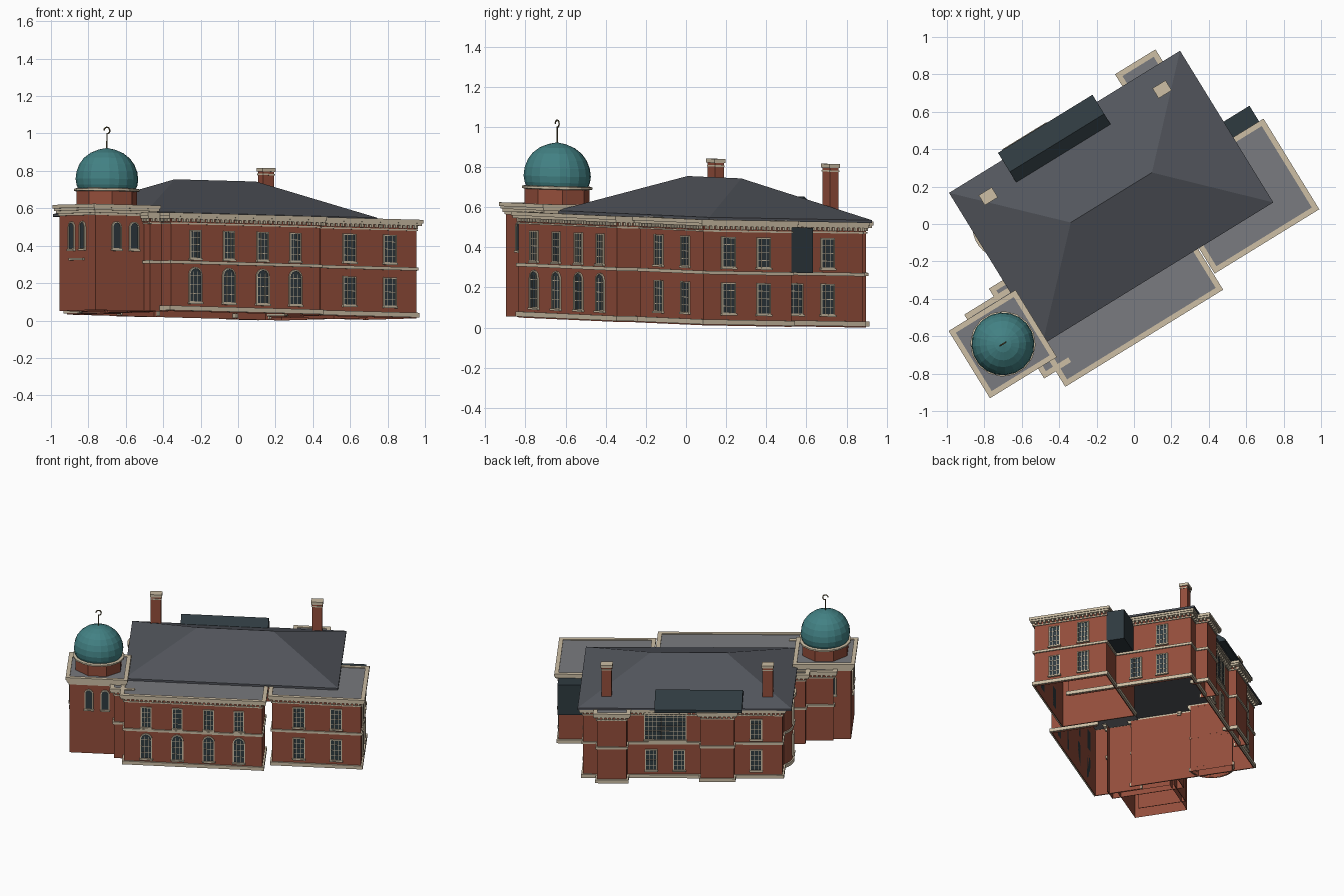
import bpy, bmesh
from math import sin, cos, pi, radians
from mathutils import Matrix, Vector

if "Cube" in bpy.data.objects:
    bpy.data.objects.remove(bpy.data.objects["Cube"])

# Building frame: plan turned 31.6 degrees, ground plane sloping very slightly
SLOPE = Matrix(((1, 0, 0, 0), (0, 1, 0, 0), (-.012, -.025, 1, .03), (0, 0, 0, 1)))
FRAME = SLOPE @ Matrix.Rotation(radians(31.6), 4, 'Z')


def material(name, rgb):
    m = bpy.data.materials.new(name)
    m.diffuse_color = (*rgb, 1)
    m.use_nodes = True
    m.node_tree.nodes["Principled BSDF"].inputs["Base Color"].default_value = m.diffuse_color
    return m


BRICK = material("brick", (.29, .075, .043))
STONE = material("stone", (.6, .51, .37))
SLATE = material("slate", (.085, .092, .108))
FLAT = material("flat_roof", (.19, .195, .21))
GLASS = material("glass", (.028, .042, .05))
TEAL = material("teal", (.055, .22, .23))
METAL = material("metal", (.16, .13, .06))
parts = {}


def part(name, mat):
    return parts.setdefault(name, (bmesh.new(), mat))[0]


def loft(bm, rings, start=True, end=True):
    """Join rings of points with quads, optionally capping the ends."""
    vs = [[bm.verts.new(p) for p in r] for r in rings]
    n = len(vs[0])
    for a, b in zip(vs, vs[1:]):
        for i in range(n):
            bm.faces.new((a[i], a[(i + 1) % n], b[(i + 1) % n], b[i]))
    if start:
        bm.faces.new(vs[0][::-1])
    if end:
        bm.faces.new(vs[-1])


def rect(r, o, w):
    u0, u1, v0, v1 = r
    return [(u0 - o, v0 - o, w), (u1 + o, v0 - o, w), (u1 + o, v1 + o, w), (u0 - o, v1 + o, w)]


def arc(c, r, w, n, a0=0, a1=2 * pi):
    return [(c[0] + r * cos(a0 + (a1 - a0) * (i + .5) / n), c[1] + r * sin(a0 + (a1 - a0) * (i + .5) / n), w)
            for i in range(n)]


def box(bm, r, w0, w1, o=0, bottom=True, top=True):
    loft(bm, [rect(r, o, w0), rect(r, o, w1)], bottom, top)


def band(bm, r, inner, outer, w0, w1):
    """Rectangular frame running round a block."""
    loft(bm, [rect(r, inner, w0), rect(r, outer, w0), rect(r, outer, w1), rect(r, inner, w1),
              rect(r, inner, w0)], False, False)


def on_wall(side, plane, s, w, d):
    return {'F': (s, plane - d, w), 'B': (s, plane + d, w),
            'E': (plane + d, s, w), 'W': (plane - d, s, w)}[side]


def panel(bm, side, plane, pts, d0, d1):
    loft(bm, [[on_wall(side, plane, s, w, d) for s, w in pts] for d in (d0, d1)])


def bar(bm, side, plane, s0, s1, w0, w1, d, back=-.002):
    panel(bm, side, plane, [(s0, w0), (s1, w0), (s1, w1), (s0, w1)], back, d)


def outline(s, half, w0, w1, arch):
    if not arch:
        return [(s - half, w0), (s + half, w0), (s + half, w1), (s - half, w1)]
    return [(s - half, w0), (s + half, w0)] + [
        (s + half * cos(pi * i / 8), w1 - half + half * sin(pi * i / 8)) for i in range(9)]


def window(side, plane, s, w0, w1, half=.036, arch=False, cols=3, rows=4):
    fr, gl = part("window_frames", STONE), part("window_glass", GLASS)
    panel(gl, side, plane, outline(s, half - .006, w0, w1 - .006, arch), -.004, .004)
    a, b = outline(s, half, w0, w1, arch), outline(s, half - .007, w0 + .006, w1 - .007, arch)
    loft(fr, [[on_wall(side, plane, p, w, d) for p, w in o]
              for o, d in ((a, -.003), (a, .009), (b, .009), (b, -.003))], False, False)
    bar(fr, side, plane, s - half - .004, s + half + .004, w0 - .008, w0 + .002, .014)
    top = w1 - (half * .6 if arch else .006)
    for i in range(1, cols):
        c = s - half + 2 * half * i / cols
        bar(fr, side, plane, c - .0015, c + .0015, w0, top, .006)
    for i in range(1, rows):
        c = w0 + (w1 - w0) * i / rows
        bar(fr, side, plane, s - half + .005, s + half - .005, c - .0015, c + .0015, .006)


def block(name, r, sides, flat=True, plinth=True):
    """Brick walls with plinth, string course, dentils, cornice and flat roof."""
    walls, trim = part(name + "_walls", BRICK), part(name + "_trim", STONE)
    u0, u1, v0, v1 = r
    for side, plane, a, b in (('F', v0, u0, u1), ('B', v1, u0, u1), ('W', u0, v0, v1), ('E', u1, v0, v1)):
        if side not in sides:
            continue
        bar(walls, side, plane, a, b, -.005, .505, 0, -.004)
        for o, w0, w1 in ((.012, 0, .025), (.009, .25, .267), (.006, .462, .47), (.022, .49, .503), (.027, .503, .522)):
            if w0 or plinth:
                bar(trim, side, plane, a - o, b + o, w0, w1, o, -.002)
        n = max(2, round((b - a) / .03))
        for i in range(n):
            c = a + (i + .5) * (b - a) / n
            bar(trim, side, plane, c - .007, c + .007, .474, .491, .017)
    if flat:
        box(part(name + "_flat_roof", FLAT), r, .508, .516)


# Brick blocks: (u0, u1, v0, v1) in the building frame
block("main", (-.69, .66, -.25, .625), "BEW", flat=False)
block("front_range", (-.742, .195, -.522, -.2), "FEW")
block("side_wing", (.255, .858, -.425, .09), "FEBW")
block("back_bay_right", (.36, .56, .6, .708), "BEW")
block("back_bay_left", (-.364, -.14, .6, .682), "BEW")
block("tower_link", (-.815, -.7, -.425, .085), "FBW", plinth=False)
block("tower_back_link", (-1.0, -.75, -.3, .036), "BW", plinth=False)

# Hipped main roof
EAVE = (-.755, .695, -.292, .66)
roof = part("hip_roof", SLATE)
loft(roof, [rect(EAVE, 0, .517), rect(EAVE, 0, .531)], True, False)
corners = [roof.verts.new(p) for p in rect(EAVE, 0, .531)]
ra, rb = roof.verts.new((-.284, .184, .721)), roof.verts.new((.226, .184, .721))
a, b, c, d = corners
for f in ((a, b, rb, ra), (b, c, rb), (c, d, ra, rb), (d, a, ra)):
    roof.faces.new(f)

# Long rooflight at the back and boxed stair at the side
loft(part("rooflight", GLASS), [[(u, .705, .52), (u, .705, .54), (u, .585, .635), (u, .52, .588), (u, .52, .52)]
                                for u in (-.42, .173)])
box(part("side_box", GLASS), (.64, .857, .07, .215), .265, .49)

# Rounded bay on the west wall
bay = (-.595, .35)
loft(part("round_bay_walls", BRICK), [arc(bay, .15, w, 16, pi / 2, 3 * pi / 2) for w in (-.005, .505)], False, False)
for r, w0, w1 in ((.161, 0, .025), (.158, .25, .267), (.164, .478, .492), (.174, .492, .516)):
    loft(part("round_bay_trim", STONE), [arc(bay, q, w, 16, pi / 2, 3 * pi / 2) for q, w in
                                         ((.148, w0), (r, w0), (r, w1), (.148, w1))], False, False)

# Chimneys
for u in (-.586, .505):
    r = (u - .035, u + .035, .509, .56)
    box(part("chimneys", BRICK), r, .52, .795)
    box(part("chimney_caps", STONE), r, .785, .805, .006)
    band(part("chimney_caps", STONE), r, -.002, .003, .766, .774)

# Tower with stepped cornice
TOWER = (-1.118, -.75, -.364, .006)
box(part("tower_walls", BRICK), TOWER, -.005, .54, 0, False, False)
for o, w0, w1 in ((.006, .503, .515), (.013, .515, .53), (.02, .53, .543), (.026, .543, .562)):
    band(part("tower_cornice", STONE), TOWER, -.002, o, w0, w1)
box(part("tower_flat_roof", FLAT), TOWER, .545, .556)

# Octagonal drum, dome and crook finial
C = (-.933, -.179)
loft(part("drum", BRICK), [arc(C, .164, .55, 8), arc(C, .164, .64, 8)])
loft(part("drum_ring", STONE), [arc(C, r, w, 16) for r, w in ((.165, .634), (.175, .637), (.175, .648), (.165, .651))])
dome = [(.153, .645), (.163, .668), (.168, .7), (.163, .74), (.148, .779), (.124, .813), (.088, .841), (.045, .859), (.006, .867)]
loft(part("dome", TEAL), [arc(C, r, w, 20) for r, w in dome])
crook = bpy.data.curves.new("finial", 'CURVE')
crook.dimensions = '3D'
crook.bevel_depth, crook.bevel_resolution = .004, 1
path = [(0, .855), (0, .945)] + [(.018 * sin(t), .961 - .018 * cos(t)) for t in [i * pi / 6 for i in range(1, 10)]]
sp = crook.splines.new('POLY')
sp.points.add(len(path) - 1)
for p, (x, w) in zip(sp.points, path):
    p.co = (*(FRAME @ Vector((C[0] + x, C[1], w))), 1)
crook.materials.append(METAL)
bpy.context.collection.objects.link(bpy.data.objects.new("finial", crook))

# Windows
LOW, HIGH = (.054, .21), (.285, .438)
for u in (-.591, -.38, -.168, .037):
    window('F', -.522, u, .045, .235, .041, True)
    window('F', -.522, u, .278, .432)
for side, plane, spots in (('F', -.425, (.437, .69)), ('E', .858, (-.281, -.076)),
                           ('E', .66, (.42,)), ('B', .625, (-.513,)), ('W', -.745, (.35,))):
    for s in spots:
        window(side, plane, s, *LOW, half=.041)
        window(side, plane, s, *HIGH, half=.041)
for u in (.009, .198):
    window('B', .625, u, *LOW, half=.041)
window('E', .66, .235, *LOW, half=.041)
window('B', .625, .103, .28, .485, .143, cols=10, rows=6)
for s in (-.055, .055):
    for side, plane, c in (('F', -.364, C[0]), ('W', -1.118, C[1]), ('B', .006, C[0])):
        window(side, plane, c + s, .322, .472, .03, True, 1, 1)
bar(part("tower_sill", STONE), 'W', -1.118, C[1] - .07, C[1] + .07, .264, .275, .012)

# Turn the collected parts into objects
for name, (bm, mat) in parts.items():
    bmesh.ops.recalc_face_normals(bm, faces=bm.faces)
    bm.transform(FRAME)
    me = bpy.data.meshes.new(name)
    bm.to_mesh(me)
    bm.free()
    me.materials.append(mat)
    bpy.context.collection.objects.link(bpy.data.objects.new(name, me))
